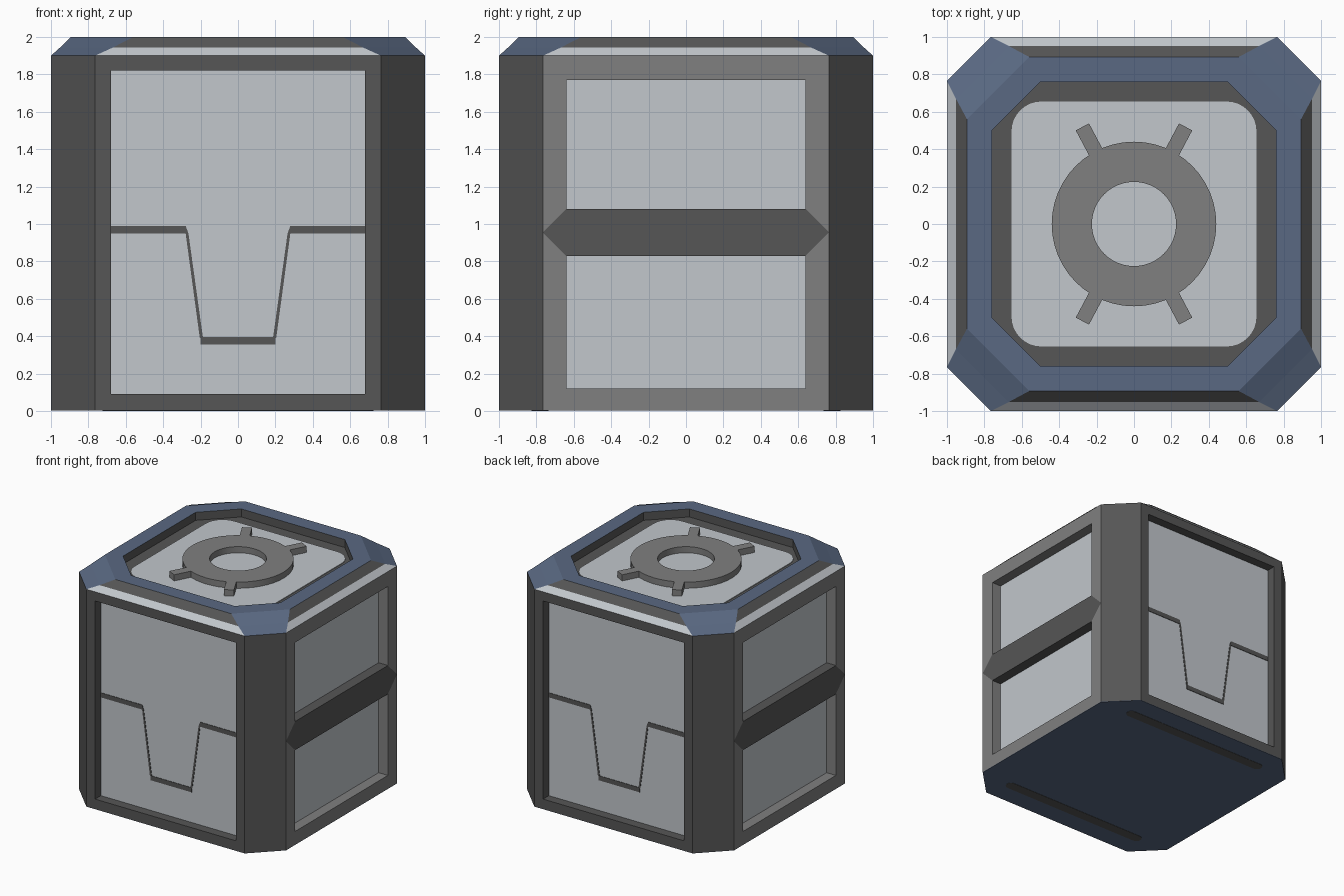
import bpy, bmesh, math
from mathutils import Matrix, Vector

if "Cube" in bpy.data.objects:
    bpy.data.objects.remove(bpy.data.objects["Cube"])


def material(name, r, g, b):
    m = bpy.data.materials.new(name)
    lin = lambda c: c / 12.92 if c <= 0.04045 else ((c + 0.055) / 1.055) ** 2.4
    m.diffuse_color = (lin(r), lin(g), lin(b), 1)
    m.use_nodes = True
    m.node_tree.nodes["Principled BSDF"].inputs["Base Color"].default_value = m.diffuse_color
    return m


LIGHT = material("light grey panel", 0.76, 0.78, 0.80)
DARK = material("dark grey frame", 0.335, 0.335, 0.335)
MID = material("mid grey metal", 0.50, 0.50, 0.50)
BLUE = material("slate blue", 0.35, 0.41, 0.51)


def finish(name, bm, mats):
    bmesh.ops.recalc_face_normals(bm, faces=bm.faces)
    me = bpy.data.meshes.new(name)
    bm.to_mesh(me)
    bm.free()
    for m in mats:
        me.materials.append(m)
    ob = bpy.data.objects.new(name, me)
    bpy.context.collection.objects.link(ob)
    return ob


def prisms(name, polys, d0, d1, mat, turn=None):
    """Extrude 2D outlines: upwards, or outwards on wall number `turn`."""
    bm = bmesh.new()
    rot = Matrix.Rotation((turn or 0) * math.pi / 2, 3, 'Z')
    for poly in polys:
        def place(u, v, d):
            return Vector((u, v, d)) if turn is None else rot @ Vector((u, -d, v))
        lo = [bm.verts.new(place(u, v, d0)) for u, v in poly]
        hi = [bm.verts.new(place(u, v, d1)) for u, v in poly]
        bm.faces.new(lo)
        bm.faces.new(hi)
        n = len(poly)
        for i in range(n):
            j = (i + 1) % n
            bm.faces.new((lo[i], lo[j], hi[j], hi[i]))
    return finish(name, bm, [mat])


def loft(name, rings, mats, rule, close=False, cap=None):
    """Skin a stack of rings; rule(band, side) gives the material index."""
    bm = bmesh.new()
    vs = [[bm.verts.new(p) for p in r] for r in rings]
    n = len(rings[0])
    for k in range(len(vs) if close else len(vs) - 1):
        a, b = vs[k], vs[(k + 1) % len(vs)]
        for i in range(n):
            j = (i + 1) % n
            bm.faces.new((a[i], a[j], b[j], b[i])).material_index = rule(k, i)
    if cap is not None:
        bm.faces.new(vs[-1]).material_index = cap
    return finish(name, bm, mats)


def octagon(a, b):
    return [(a, -b), (a, b), (b, a), (-b, a), (-a, b), (-a, -b), (-b, -a), (b, -a)]


def rect(u0, u1, v0, v1):
    return [(u0, v0), (u1, v0), (u1, v1), (u0, v1)]


def mirror(polys):
    return polys + [[(-u, v) for u, v in p] for p in polys]


def circle(r, z, n=48):
    return [(r * math.cos(2 * math.pi * i / n), r * math.sin(2 * math.pi * i / n), z)
            for i in range(n)]


Z0, Z1, E, C = 0.006, 1.9, 1.0, 0.765

# inner core whose faces are the recessed light panels
prisms("inner_panels", [[(0.91, -0.7), (0.91, 0.7), (0.7, 0.92), (-0.7, 0.92),
                         (-0.91, 0.7), (-0.91, -0.7), (-0.7, -0.92), (0.7, -0.92)]],
       0.03, 1.88, LIGHT)

# chamfered corner posts
post = [(C, E), (E, C), (0.87, C), (C, 0.87)]
posts = mirror([post, [(u, -v) for u, v in post]])
prisms("corner_posts", posts, Z0, Z1, DARK)

# front and back: frame and panel seam
for turn, side in ((0, "front"), (2, "back")):
    frame = mirror([rect(0.68, C, Z0, Z1)])
    frame += [rect(-0.68, 0.68, Z0, 0.09), rect(-0.68, 0.68, 1.82, Z1)]
    prisms(side + "_frame", frame, 0.88, E, DARK, turn)
    seam = mirror([rect(0.28, 0.68, 0.95, 0.99),
                   [(0.265, 0.95), (0.28, 0.99), (0.28, 0.95), (0.205, 0.395), (0.185, 0.375)]])
    seam.append(rect(-0.2, 0.2, 0.355, 0.395))
    prisms(side + "_seam", seam, 0.915, 0.924, DARK, turn)

# left and right: two-window frame with a pointed cross bar
for turn, side in ((1, "right"), (3, "left")):
    frame = mirror([[(0.64, Z0), (C, Z0), (C, 0.955), (0.64, 0.83)],
                    [(0.64, 1.08), (C, 0.955), (C, Z1), (0.64, Z1)]])
    frame += [rect(-0.64, 0.64, Z0, 0.12), rect(-0.64, 0.64, 1.77, Z1)]
    prisms(side + "_frame", frame, 0.88, E, MID, turn)
    prisms(side + "_cross_bar", [[(-0.64, 0.83), (0.64, 0.83), (C, 0.955),
                                  (0.64, 1.08), (-0.64, 1.08), (-C, 0.955)]],
           0.88, E, DARK, turn)

# lid: sloped rim (blue corners, light and dark side strips), blue top, sunken floor
lid = [(E, C, Z1), (0.952, 0.67, 1.943), (0.893, 0.56, 2.0), (0.76, 0.5, 2.0), (0.76, 0.5, 1.93)]


def lid_colour(band, side):
    if band == 2 or (band < 2 and side % 2):
        return 0
    return 2 if band == 0 else 1


loft("lid", [[(x, y, z) for x, y in octagon(a, b)] for a, b, z in lid],
     [BLUE, DARK, LIGHT], lid_colour, cap=1)

# rounded light plate in the lid recess
R, H = 0.16, 0.655
plate = []
for k in range(4):
    cx, cy = [(1, 1), (-1, 1), (-1, -1), (1, -1)][k]
    for s in range(9):
        t = (k + s / 8) * math.pi / 2
        plate.append((cx * (H - R) + R * math.cos(t), cy * (H - R) + R * math.sin(t)))
prisms("lid_plate", [plate], 1.928, 1.936, LIGHT)

# ring handle with four prongs
G0, G1 = 1.932, 1.99
ring = loft("lid_ring", [circle(0.44, G0), circle(0.44, G1), circle(0.225, G1), circle(0.225, G0)],
            [MID], lambda k, i: 0, close=True)
bpy.context.view_layer.objects.active = ring
ring.select_set(True)
bpy.ops.object.shade_smooth_by_angle(angle=math.radians(30))
prongs = []
for deg in (62, 118, 242, 298):
    c, s = math.cos(math.radians(deg)), math.sin(math.radians(deg))
    prongs.append([(u * c - v * s, u * s + v * c) for u, v in rect(0.43, 0.588, -0.04, 0.04)])
prisms("lid_prongs", prongs, G0, G1, MID)

# base plate and two rounded foot strips
prisms("base_plate", [octagon(E, C)], 0.002, Z0, BLUE)
strips = []
for y in (-0.78, 0.78):
    strip = []
    for side in (1, -1):
        for s in range(9):
            t = -math.pi / 2 + s * math.pi / 8
            strip.append((side * (0.68 + 0.045 * math.cos(t)), y + side * 0.045 * math.sin(t)))
    strips.append(strip)
prisms("foot_strips", strips, 0.0, 0.004, DARK)
